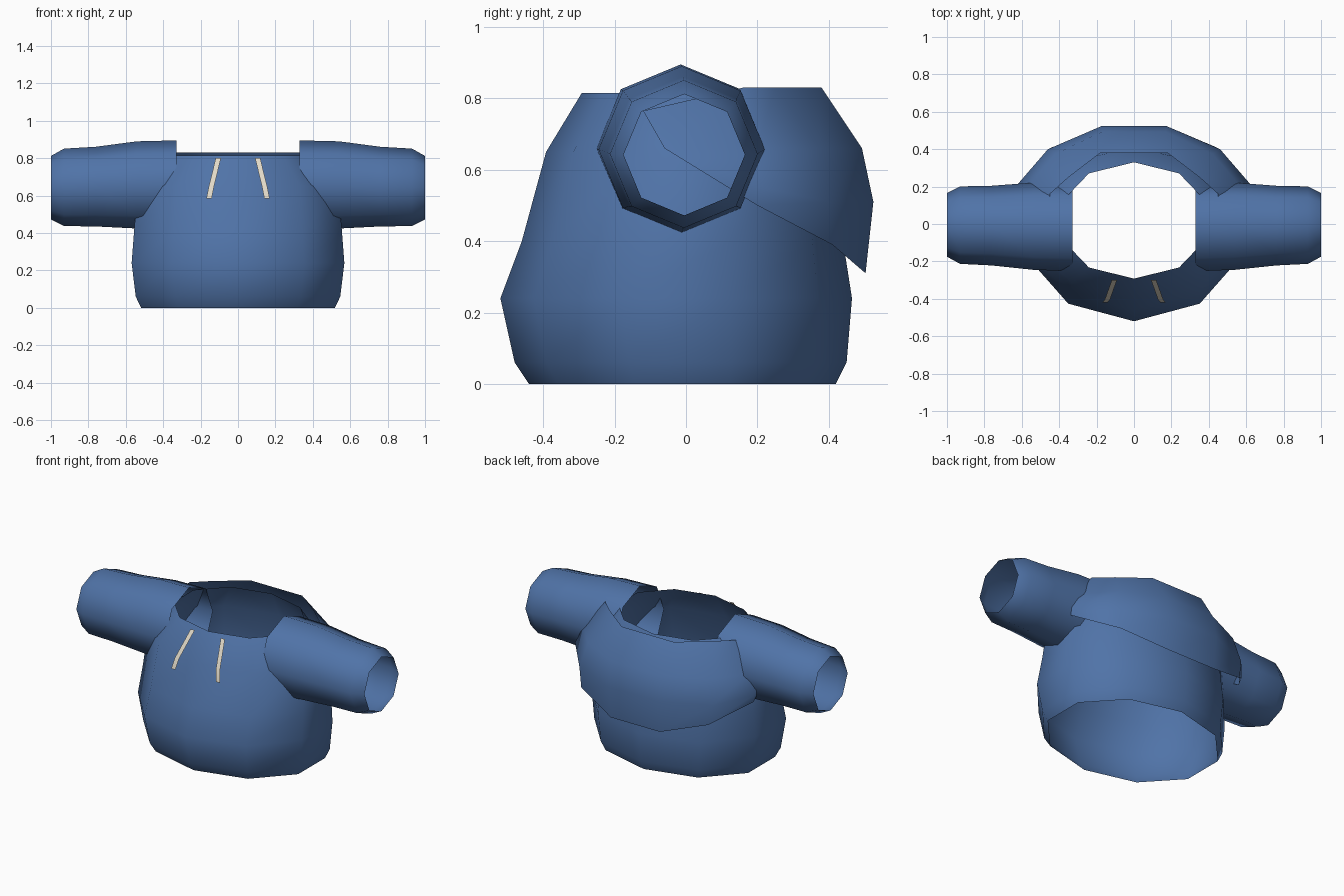
import bpy, bmesh, math

if "Cube" in bpy.data.objects:
    bpy.data.objects.remove(bpy.data.objects["Cube"])


def material(name, rgb):
    m = bpy.data.materials.new(name)
    m.diffuse_color = (*rgb, 1)
    m.use_nodes = True
    m.node_tree.nodes["Principled BSDF"].inputs["Base Color"].default_value = m.diffuse_color
    return m


BLUE = material("blue_cloth", (0.08, 0.172, 0.39))
CREAM = material("cream_cord", (0.76, 0.70, 0.58))


def sheet(name, rows, mat, closed=False):
    """Skin rows of points into an open smooth surface."""
    bm = bmesh.new()
    grid = [[bm.verts.new(p) for p in row] for row in rows]
    n = len(rows[0])
    for a, b in zip(grid, grid[1:]):
        for i in range(n if closed else n - 1):
            j = (i + 1) % n
            bm.faces.new((a[i], a[j], b[j], b[i]))
    bmesh.ops.remove_doubles(bm, verts=bm.verts, dist=0.0005)
    bm.normal_update()
    me = bpy.data.meshes.new(name)
    bm.to_mesh(me)
    bm.free()
    me.materials.append(mat)
    for p in me.polygons:
        p.use_smooth = True
    ob = bpy.data.objects.new(name, me)
    bpy.context.collection.objects.link(ob)
    return ob


# torso: ten-sided open tube; z, front y, back y, x radius
torso = [(0, -.44, .42, .545), (.06, -.48, .45, .575), (.24, -.52, .465, .598),
         (.40, -.46, .44, .585), (.65, -.392, .41, .565), (.815, -.292, .33, .41)]
rows = []
for z, front, back, rx in torso:
    cy, ry = (front + back) / 2, (back - front) / 2
    rows.append([(rx * math.sin(k * math.pi / 5), cy - ry * math.cos(k * math.pi / 5), z)
                 for k in range(10)])
sheet("torso", rows, BLUE, True)

# sleeves: eight-sided open tubes with a gathered cuff; x, centre z, radius
sleeve = [(.33, .658, .237), (.54, .657, .233), (.76, .648, .213),
          (.93, .644, .207), (1.0, .642, .17)]
for side, label in ((1, "right"), (-1, "left")):
    rows = []
    for x, cz, r in sleeve:
        cy = -.015 + .01 * (x - .33) / .67
        rows.append([(side * x, cy + side * r * math.sin(k * math.pi / 4),
                      cz + r * math.cos(k * math.pi / 4)) for k in range(8)])
    sheet(label + "_sleeve", rows[::-1], BLUE, True)

# lowered hood: columns from centre back to the shoulder, then mirrored
half = [
    [(.18, .38, .83), (.17, .493, .66), (.17, .525, .51), (.17, .503, .31)],
    [(.35, .25, .83), (.42, .375, .66), (.46, .40, .51), (.44, .41, .39)],
    [(.45, .16, .83), (.57, .20, .66), (.62, .215, .55), (.61, .20, .50)],
    [(.46, -.12, .765), (.57, -.06, .66), (.57, -.06, .66), (.57, -.06, .66)],
]
mirrored = [[(-x, y, z) for x, y, z in col] for col in reversed(half)]
sheet("hood", mirrored + half, BLUE)

# drawstrings: narrow ribbons lying on the chest
cord = [(.105, -.30, .80), (.142, -.403, .65), (.155, -.42, .585)]
for side, label in ((1, "right"), (-1, "left")):
    rows = [[(side * x - .014, y, z), (side * x + .014, y, z)] for x, y, z in reversed(cord)]
    sheet(label + "_drawstring", rows, CREAM)
